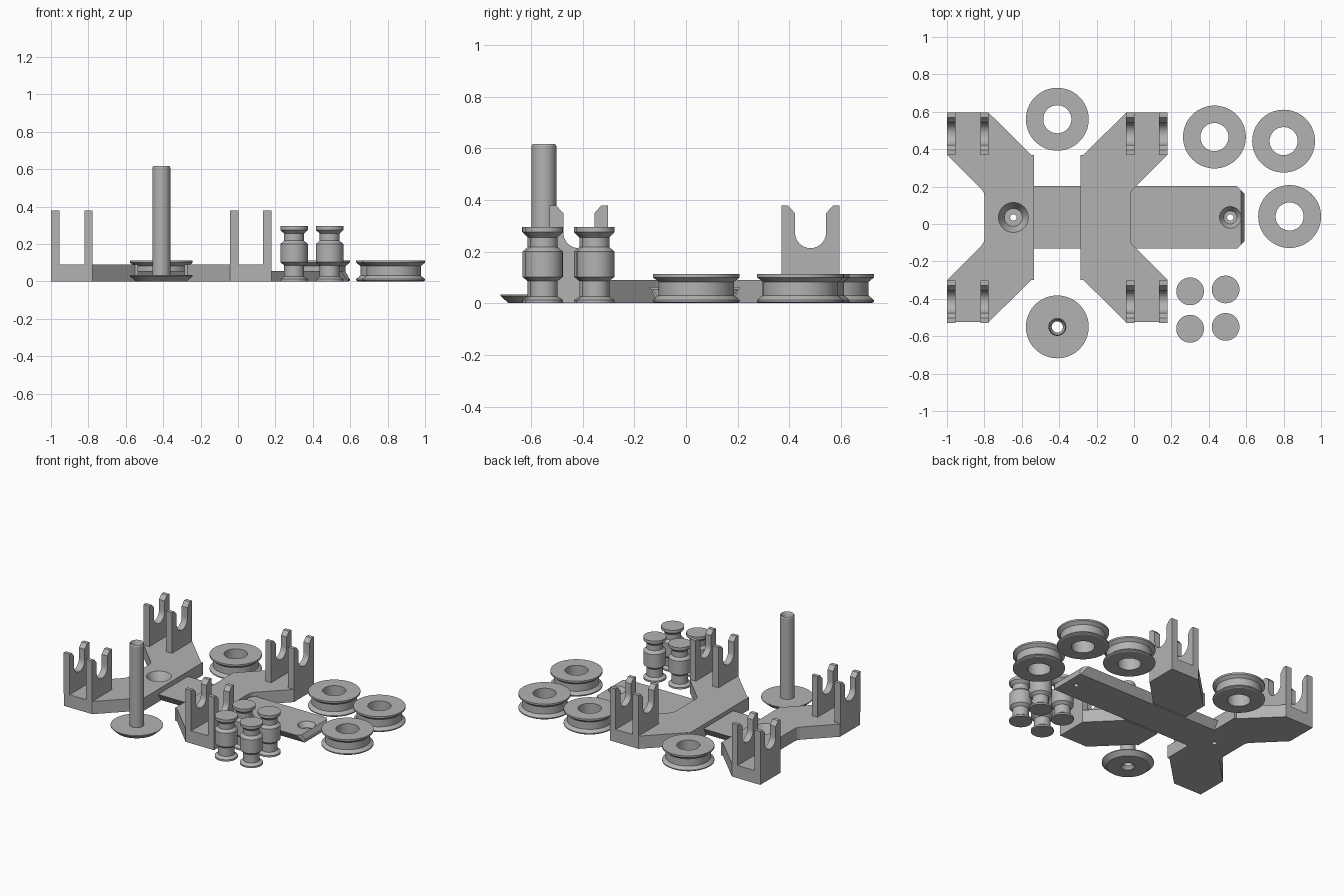
import bpy, bmesh, math
from mathutils import Vector

cube = bpy.data.objects.get("Cube")
if cube:
    bpy.data.objects.remove(cube, do_unlink=True)

grey = bpy.data.materials.new("plain_grey")
grey.use_nodes = True
COLOUR = (0.45, 0.45, 0.45, 1)
grey.diffuse_color = COLOUR
grey.node_tree.nodes["Principled BSDF"].inputs["Base Color"].default_value = COLOUR

MID_Y = 0.035      # symmetry line of the chassis
MIRROR_X = -0.41   # the two frames mirror each other about this
FRAME_TOP = 0.09


def finish(name, bm):
    bmesh.ops.recalc_face_normals(bm, faces=bm.faces)
    mesh = bpy.data.meshes.new(name)
    bm.to_mesh(mesh)
    bm.free()
    mesh.materials.append(grey)
    obj = bpy.data.objects.new(name, mesh)
    bpy.context.collection.objects.link(obj)
    return obj


def activate(obj):
    bpy.ops.object.select_all(action='DESELECT')
    obj.select_set(True)
    bpy.context.view_layer.objects.active = obj


def smooth(obj):
    activate(obj)
    bpy.ops.object.shade_smooth_by_angle(angle=math.radians(30))


def prism(name, points, offset):
    """Extrude a flat outline of 3D points by an offset."""
    bm = bmesh.new()
    face = bm.faces.new([bm.verts.new(p) for p in points])
    out = bmesh.ops.extrude_face_region(bm, geom=[face])
    moved = [v for v in out["geom"] if isinstance(v, bmesh.types.BMVert)]
    bmesh.ops.translate(bm, verts=moved, vec=Vector(offset))
    return finish(name, bm)


def lathe(name, profile, x, y, closed=False, steps=64):
    """Spin (radius, height) points around a vertical axis."""
    bm = bmesh.new()
    verts = [bm.verts.new((r, 0, z)) for r, z in profile]
    edges = [bm.edges.new(pair) for pair in zip(verts, verts[1:])]
    if closed:
        edges.append(bm.edges.new((verts[-1], verts[0])))
    bmesh.ops.spin(bm, geom=verts + edges, cent=(0, 0, 0), axis=(0, 0, 1),
                   angle=math.tau, steps=steps, use_merge=True)
    bmesh.ops.remove_doubles(bm, verts=bm.verts, dist=1e-5)
    obj = finish(name, bm)
    obj.location = (x, y, 0)
    smooth(obj)
    return obj


def cut(obj, cutter):
    cutter.hide_render = True
    mod = obj.modifiers.new("cut", 'BOOLEAN')
    mod.operation, mod.solver, mod.object = 'DIFFERENCE', 'EXACT', cutter
    bpy.context.view_layer.update()
    activate(obj)
    bpy.ops.object.modifier_apply(modifier=mod.name)
    bpy.data.objects.remove(cutter, do_unlink=True)


def screw_hole(obj, x, y, top, rim, seat, floor):
    """Countersunk hole with a narrow bore."""
    profile = [(0, -0.1), (0.017, -0.1), (0.017, floor), (seat, floor),
               (rim, top), (rim, top + 0.1), (0, top + 0.1)]
    cut(obj, lathe("hole_cutter", profile, x, y, steps=40))


# Frames: half outline (x, distance from the symmetry line), then reflected
half = [(-0.535, 0.335), (-0.55, 0.335), (-0.777, 0.56), (-1.0, 0.56),
        (-1.0, 0.335), (-0.815, 0.15), (-0.803, 0.132), (-0.8, 0.11)]
outline = ([(x, MID_Y + d) for x, d in half]
           + [(x, MID_Y - d) for x, d in reversed(half)])


def frame(name, flip):
    pts = [(2 * MIRROR_X - x if flip else x, y, 0) for x, y in outline]
    return prism(name, pts, (0, 0, FRAME_TOP))


# Sliding rail with a dovetail section, narrower at the bottom
def dovetail(name, x0, x1, bottom, top, low, high):
    section = [(x0, MID_Y - bottom, low), (x0, MID_Y + bottom, low),
               (x0, MID_Y + top, high), (x0, MID_Y - top, high)]
    return prism(name, section, (x1 - x0, 0, 0))


left_frame = frame("fixed_frame", False)
screw_hole(left_frame, -0.645, MID_Y, FRAME_TOP, 0.08, 0.048, 0.03)

right_frame = frame("sliding_frame", True)
cut(right_frame, dovetail("slot_cutter", -0.5, 0.3, 0.138, 0.173, -0.005, 0.061))

rail = dovetail("rail", -0.54, 0.59, 0.13, 0.167, 0, 0.055)
# Clip the rail's end corners and slope its tip
for side in (1, -1):
    y = MID_Y + side * 0.167
    corner = [(0.55, y, -0.1), (0.55, y + side * 0.1, -0.1),
              (0.7, y + side * 0.1, -0.1), (0.7, y - side * 0.15, -0.1)]
    cut(rail, prism("corner_cutter", corner, (0, 0, 0.3)))
tip = [(0.59, -0.3, 0.025), (0.57, -0.3, 0.06), (0.7, -0.3, 0.06)]
cut(rail, prism("tip_cutter", tip, (0, 0.7, 0)))
screw_hole(rail, 0.515, MID_Y, 0.055, 0.058, 0.035, 0.02)

# Forked axle supports: two plates on each of the four arms
arc = [(0.06 * math.cos(a), 0.273 - 0.06 * math.sin(a))
       for a in (math.pi * i / 20 for i in range(21))]
fork = ([(-0.113, FRAME_TOP), (0.113, FRAME_TOP), (0.113, 0.378), (0.087, 0.378),
         (0.06, 0.348)] + arc + [(-0.06, 0.348), (-0.087, 0.378), (-0.113, 0.378)])
for x in (-1.0, -0.822, -0.043, 0.135):
    for place, cy in (("back", 0.482), ("front", -0.415)):
        support = prism(place + "_fork", [(x, cy + y, z) for y, z in fork],
                        (0.045, 0, 0))
        smooth(support)

# Grooved wheels with a wide bore
wheel = [(0.075, 0), (0.16, 0), (0.168, 0.005), (0.168, 0.012), (0.146, 0.03),
         (0.146, 0.082), (0.168, 0.1), (0.168, 0.112), (0.075, 0.112)]
for x, y in ((-0.41, 0.56), (0.43, 0.465), (0.8, 0.443), (0.832, 0.04)):
    lathe("wheel", wheel, x, y, closed=True)

# Hollow upright pin on a dished foot
pin = [(0.03, 0.02), (0.045, 0), (0.137, 0), (0.168, 0.028), (0.168, 0.034),
       (0.048, 0.034), (0.048, 0.608), (0.043, 0.616), (0.03, 0.59)]
lathe("upright_pin", pin, -0.41, -0.55, closed=True)

# Small axle spools
spool = [(0, 0), (0.074, 0), (0.074, 0.012), (0.053, 0.026), (0.053, 0.085),
         (0.073, 0.102), (0.073, 0.2), (0.053, 0.217), (0.053, 0.255),
         (0.074, 0.275), (0.074, 0.295), (0, 0.295)]
for x, y in ((0.3, -0.36), (0.49, -0.35), (0.3, -0.56), (0.49, -0.55)):
    lathe("axle_spool", spool, x, y)
